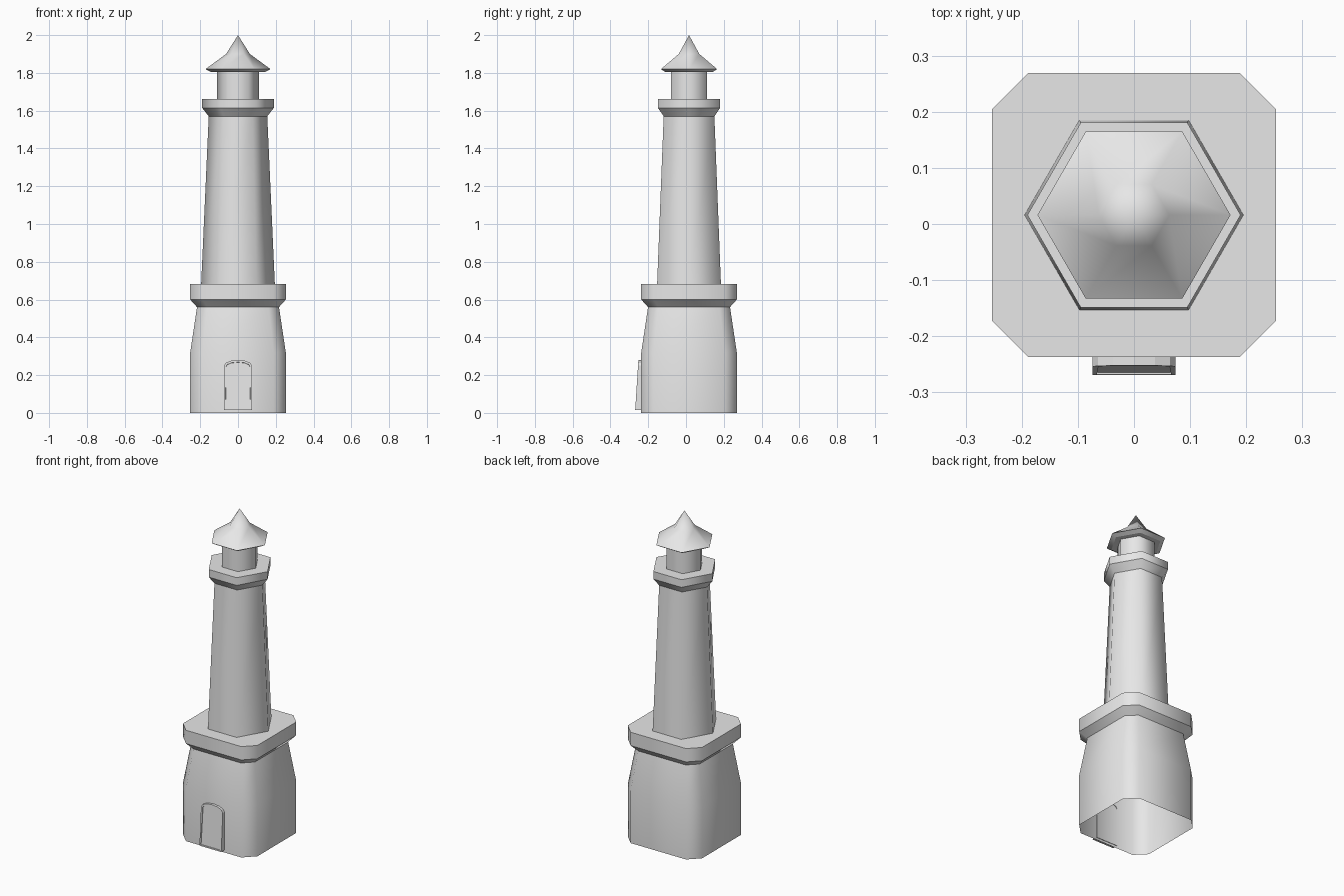
import bpy, bmesh
from math import cos, sin, pi

cube = bpy.data.objects.get("Cube")
if cube:
    bpy.data.objects.remove(cube, do_unlink=True)

CY = 0.016  # tower axis sits slightly behind the centre, because of the door

stone = bpy.data.materials.new("grey_stone")
stone.use_nodes = True
stone.diffuse_color = (0.8, 0.8, 0.8, 1)
stone.node_tree.nodes["Principled BSDF"].inputs["Base Color"].default_value = (0.8, 0.8, 0.8, 1)

# Unit cross-sections
HEXAGON = [(cos(i * pi / 3), sin(i * pi / 3)) for i in range(6)]
C = 0.745
CHAMFERED_SQUARE = [(1, -C), (1, C), (C, 1), (-C, 1),
                    (-C, -1), (-1, -C)]
CHAMFERED_SQUARE = [(1, -C), (1, C), (C, 1), (-C, 1), (-1, C), (-1, -C), (-C, -1), (C, -1)]


def finish(name, bm):
    mesh = bpy.data.meshes.new(name)
    bm.to_mesh(mesh)
    bm.free()
    mesh.materials.append(stone)
    obj = bpy.data.objects.new(name, mesh)
    bpy.context.collection.objects.link(obj)
    return obj


def tier(name, section, bands, cap=True):
    """Loft the section through bands of (radius, z); bands meet at sharp edges."""
    bm = bmesh.new()
    for band in bands:
        rings = []
        for r, z in band:
            if r == 0:
                rings.append([bm.verts.new((0, CY, z))] * len(section))
            else:
                rings.append([bm.verts.new((x * r, CY + y * r, z)) for x, y in section])
        for low, high in zip(rings, rings[1:]):
            for i in range(len(section)):
                j = (i + 1) % len(section)
                corners = list(dict.fromkeys((low[i], low[j], high[j], high[i])))
                bm.faces.new(corners).smooth = True
    if cap:
        r, z = bands[-1][-1]
        bm.faces.new([bm.verts.new((x * r, CY + y * r, z)) for x, y in section])
    return finish(name, bm)


# Base, open underneath, with its flared ledge
tier("base", CHAMFERED_SQUARE, [[(0.253, 0), (0.253, 0.32), (0.217, 0.56)]], cap=False)
tier("base_ledge", CHAMFERED_SQUARE,
     [[(0.217, 0.56), (0.253, 0.6)], [(0.253, 0.6), (0.253, 0.682)]])

# Tapered shaft and gallery
tier("shaft", HEXAGON, [[(0.195, 0.682), (0.155, 1.57)]], cap=False)
tier("gallery", HEXAGON,
     [[(0.155, 1.57), (0.19, 1.615)], [(0.19, 1.615), (0.19, 1.662)]])

# Lantern room and concave roof
tier("lantern_room", HEXAGON, [[(0.11, 1.662), (0.11, 1.805)]], cap=False)
tier("roof", HEXAGON,
     [[(0.11, 1.805), (0.145, 1.805)], [(0.145, 1.805), (0.172, 1.82)],
      [(0.172, 1.82), (0.063, 1.9), (0, 2)]], cap=False)

# Arched door: leaning front face with a raised frame and sunken panel
HALF, SPRING, RISE, FOOT = 0.074, 0.25, 0.03, 0.015
outline = [(-HALF, FOOT), (HALF, FOOT)]
outline += [(HALF * cos(i * pi / 6), SPRING + RISE * sin(i * pi / 6)) for i in range(7)]


def lean(z):
    return -0.269 + (z - FOOT) * 0.064


bm = bmesh.new()
front = bm.faces.new([bm.verts.new((x, lean(z), z)) for x, z in outline])
back = [bm.verts.new((x, CY - 0.25, z)) for x, z in outline]
edge = list(front.verts)
for i in range(len(edge)):
    j = (i + 1) % len(edge)
    bm.faces.new((edge[j], edge[i], back[i], back[j]))
bm.normal_update()
bmesh.ops.inset_region(bm, faces=[front], thickness=0.011)
bmesh.ops.inset_region(bm, faces=[front], thickness=0.001, depth=-0.004)
bmesh.ops.recalc_face_normals(bm, faces=bm.faces)
finish("door", bm)
